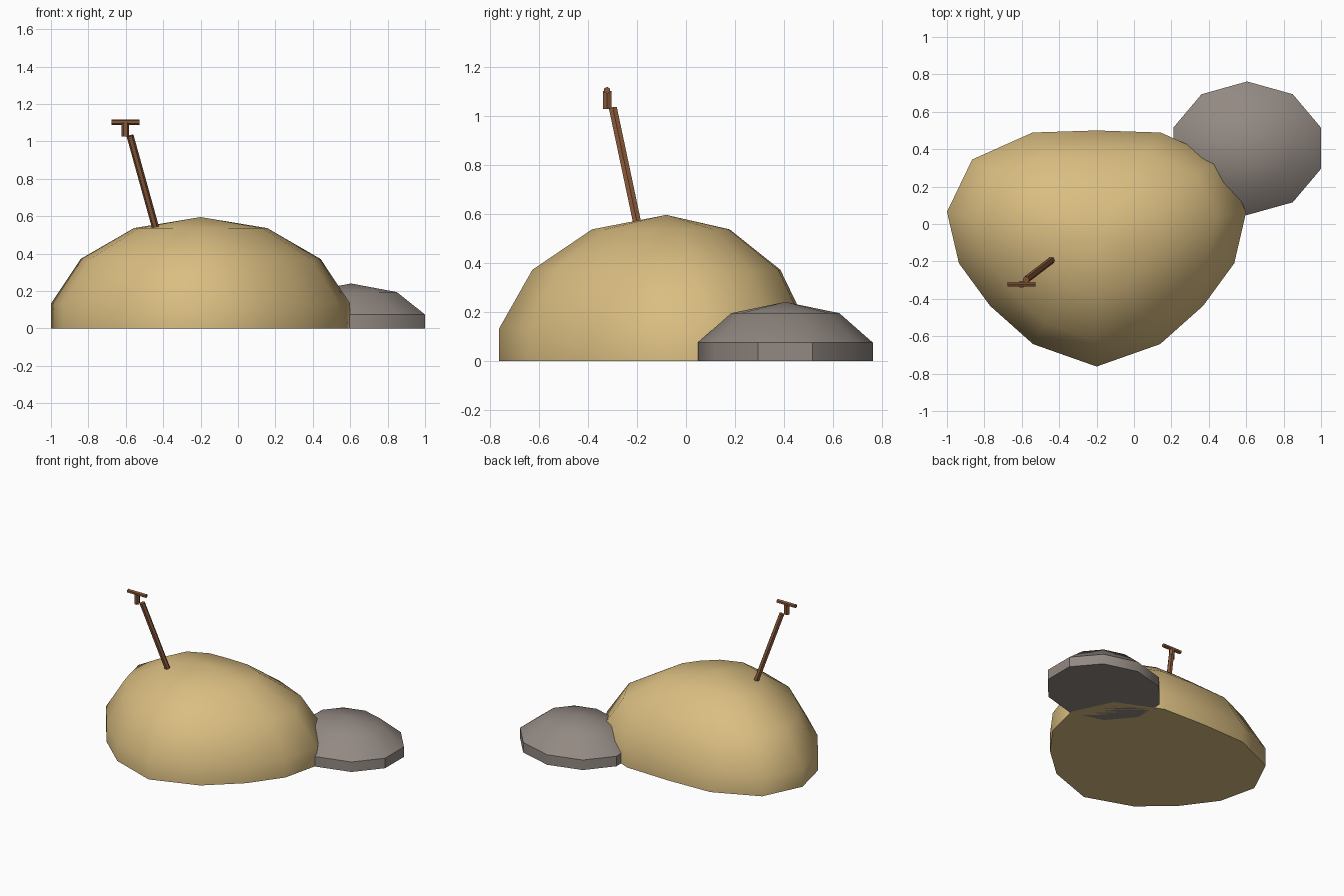
import bpy, bmesh, math
from mathutils import Vector

if "Cube" in bpy.data.objects:
    bpy.data.objects.remove(bpy.data.objects["Cube"])


def material(name, rgb):
    m = bpy.data.materials.new(name)
    m.diffuse_color = (*rgb, 1)
    m.use_nodes = True
    m.node_tree.nodes["Principled BSDF"].inputs["Base Color"].default_value = m.diffuse_color
    return m


SAND = material("sand", (0.70, 0.51, 0.22))
STONE = material("stone grey", (0.29, 0.25, 0.225))
WOOD = material("brown wood", (0.25, 0.10, 0.042))


def finish(bm, name, mat, angle):
    bmesh.ops.recalc_face_normals(bm, faces=bm.faces)
    me = bpy.data.meshes.new(name)
    bm.to_mesh(me)
    bm.free()
    me.materials.append(mat)
    ob = bpy.data.objects.new(name, me)
    bpy.context.collection.objects.link(ob)
    bpy.ops.object.select_all(action='DESELECT')
    ob.select_set(True)
    bpy.context.view_layer.objects.active = ob
    if angle:
        bpy.ops.object.shade_smooth_by_angle(angle=math.radians(angle))
    return ob


def dome(name, apex, outline, rings, mat, angle):
    """Half of a low-poly sphere with a straight foot; outline is the widest ring."""
    bm = bmesh.new()
    cx, cy, h = apex
    step = math.pi / rings
    levels = rings // 2
    widest = math.sin(levels * step)
    top = bm.verts.new(apex)
    loops = []
    for i in range(1, levels + 2):
        t = min(i, levels) * step
        s = math.sin(t) / widest
        z = h * math.cos(t) if i <= levels else 0
        loops.append([bm.verts.new((cx + (x - cx) * s, cy + (y - cy) * s, z))
                      for x, y in outline])
    n = len(outline)
    for k in range(n):
        j = (k + 1) % n
        bm.faces.new((top, loops[0][k], loops[0][j]))
        for a, b in zip(loops, loops[1:]):
            bm.faces.new((a[k], b[k], b[j], a[j]))
    bm.faces.new(loops[-1])
    return finish(bm, name, mat, angle)


def rod(name, a, b, radius, turn=0.0):
    """Six-sided rod between two points."""
    a, b = Vector(a), Vector(b)
    d = (b - a).normalized()
    u = Vector((1, 0, 0)) if abs(d.x) < 0.9 else Vector((0, 0, 1))
    u = (u - d * u.dot(d)).normalized()
    v = d.cross(u)
    bm = bmesh.new()
    ends = []
    for p in (a, b):
        ends.append([bm.verts.new(p + radius * (u * math.cos(t) + v * math.sin(t)))
                     for t in (turn + k * math.pi / 3 for k in range(6))])
    for k in range(6):
        j = (k + 1) % 6
        bm.faces.new((ends[0][k], ends[0][j], ends[1][j], ends[1][k]))
    for e in ends:
        bm.faces.new(e)
    return finish(bm, name, WOOD, 0)


# Sand mound: pointed towards the front, blunt at the back
half = [(0, -0.762), (0.34, -0.642), (0.57, -0.437), (0.736, -0.21),
        (0.8, 0.065), (0.665, 0.345), (0.342, 0.489), (0, 0.5)]
mx = -0.2
mound_outline = [(mx + x, y) for x, y in half] + [(mx - x, y) for x, y in half[-2:0:-1]]
dome("sand_mound", (mx, -0.08, 0.595), mound_outline, 7, SAND, 45)

# Flat boulder beside the mound
rock_outline = [(0.605 + 0.415 * math.sin(k * math.pi / 5),
                 0.405 + 0.357 * math.cos(k * math.pi / 5)) for k in range(10)]
dome("boulder", (0.605, 0.405, 0.24), rock_outline, 5, STONE, 40)

# Spade stuck in the mound: leaning shaft, grip stem and crossbar
rod("spade_shaft", (-0.433, -0.188, 0.51), (-0.577, -0.298, 1.03), 0.019)
rod("grip_stem", (-0.602, -0.322, 1.027), (-0.602, -0.322, 1.1), 0.02)
rod("grip_crossbar", (-0.675, -0.322, 1.103), (-0.526, -0.322, 1.103), 0.0145)
